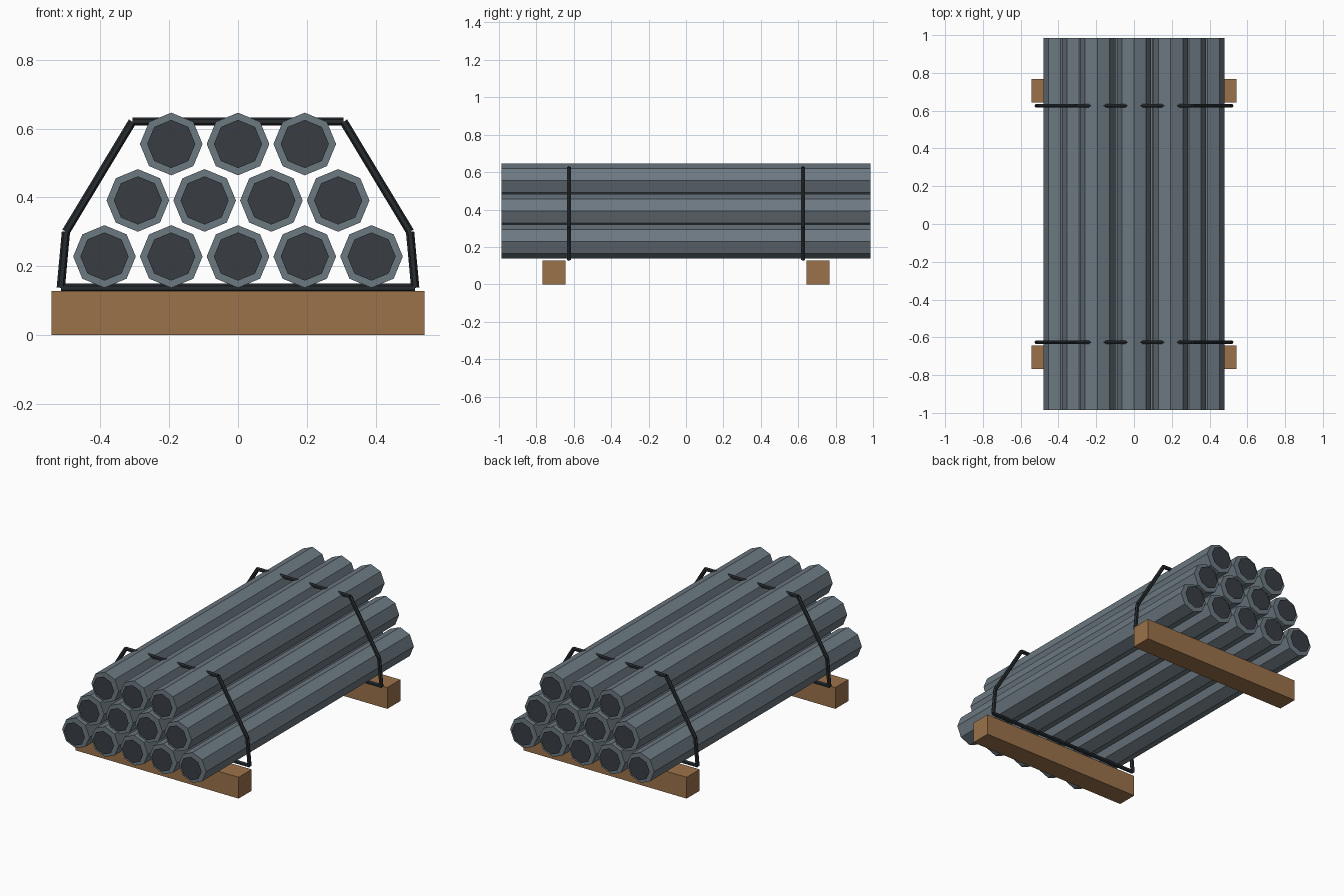
import bpy
import math
from mathutils import Vector

cube = bpy.data.objects.get("Cube")
if cube:
    bpy.data.objects.remove(cube, do_unlink=True)


def material(name, rgb):
    mat = bpy.data.materials.new(name)
    mat.use_nodes = True
    mat.diffuse_color = (*rgb, 1)
    mat.node_tree.nodes["Principled BSDF"].inputs["Base Color"].default_value = (*rgb, 1)
    return mat


steel = material("steel", (0.15, 0.19, 0.22))
bore = material("dark bore", (0.04, 0.048, 0.056))
band = material("black band", (0.02, 0.025, 0.03))
wood = material("wood", (0.33, 0.17, 0.07))


def finish(name, mat):
    obj = bpy.context.object
    obj.name = name
    obj.data.materials.append(mat)
    return obj


def rod(name, start, end, radius, sides, mat):
    start, end = Vector(start), Vector(end)
    axis = end - start
    bpy.ops.mesh.primitive_cylinder_add(
        vertices=sides, radius=radius, depth=axis.length, location=(start + end) / 2,
        rotation=axis.to_track_quat('Z', 'Y').to_euler())
    return finish(name, mat)


# Stacked pipes in rows of five, four and three, with dark end discs
SPACING = 0.194
for count, z in ((5, 0.228), (4, 0.391), (3, 0.555)):
    for i in range(count):
        x = (i - (count - 1) / 2) * SPACING
        rod("pipe", (x, -0.986, z), (x, 0.986, z), 0.091, 8, steel)
        for side in (-1, 1):
            bpy.ops.mesh.primitive_circle_add(
                vertices=8, radius=0.07, fill_type='NGON', location=(x, side, z),
                rotation=(-side * math.pi / 2, 0, 0))
            finish("pipe_opening", bore)

# Half outline of a tie band, from the bottom corner up to the top corner
half = [(0.515, 0.137), (0.5, 0.3), (0.307, 0.62)]
loop = half + [(-x, z) for x, z in reversed(half)]

for side in (-1, 1):
    # Wooden bearer under the stack
    bpy.ops.mesh.primitive_cube_add(size=1, location=(0, side * 0.706, 0.064))
    bearer = finish("wooden_bearer", wood)
    bearer.scale = (1.084, 0.124, 0.128)

    # Tie band made of straight rods
    for (xa, za), (xb, zb) in zip(loop, loop[1:] + loop[:1]):
        rod("tie_band", (xa, side * 0.626, za), (xb, side * 0.626, zb), 0.012, 6, band)
